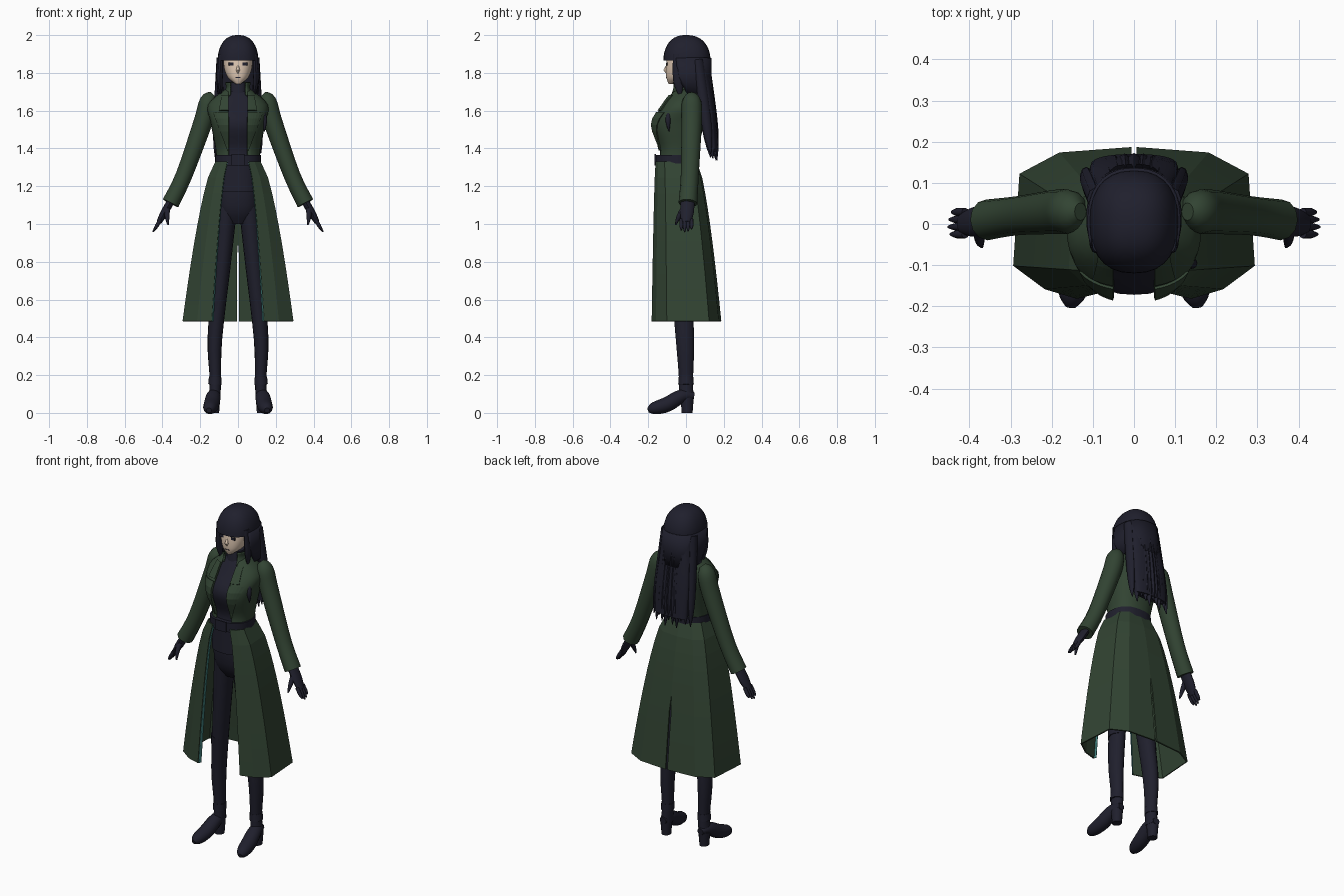
import bpy, bmesh, math
from mathutils import Vector

cube = bpy.data.objects.get("Cube")
if cube:
    bpy.data.objects.remove(cube)

SIDEWAYS, DEPTH, UPWARD = Vector((1, 0, 0)), Vector((0, 1, 0)), Vector((0, 0, 1))
SQUARENESS = 0.84


def material(name, red, green, blue):
    mat = bpy.data.materials.new(name)
    mat.use_nodes = True
    colour = (red, green, blue, 1)
    mat.diffuse_color = colour
    mat.node_tree.nodes["Principled BSDF"].inputs["Base Color"].default_value = colour
    return mat


navy = material("dark navy", 0.014, 0.014, 0.026)
green = material("coat green", 0.032, 0.058, 0.033)
skin = material("skin", 0.74, 0.58, 0.45)
teal = material("teal lining", 0.05, 0.2, 0.19)


def blend(start, end, amount):
    return start + (end - start) * amount


def fractions(count):
    return [index / count for index in range(count + 1)]


def spline(keys, steps=4):
    """Smooth curve through a few key rows of any length."""
    padded = [keys[0], *keys, keys[-1]]
    rows = []
    for before, start, end, after in zip(padded, padded[1:], padded[2:], padded[3:]):
        for t in fractions(steps)[:-1]:
            rows.append([q + t / 2 * (r - p + t * (2 * p - 5 * q + 4 * r - s + t * (3 * (q - r) + s - p)))
                         for p, q, r, s in zip(before, start, end, after)])
    return rows + [list(keys[-1])]


def loft(name, rings, mat, closed=True, smooth=True, thickness=0, mirrored=False):
    """Skin a list of equally long point rings, optionally mirrored to the other side."""
    bm = bmesh.new()
    rows = [[bm.verts.new(point) for point in ring] for ring in rings]
    for low, high in zip(rows, rows[1:]):
        lower, upper = list(low), list(high)
        if closed:
            lower.append(low[0])
            upper.append(high[0])
        for a, b, c, d in zip(lower, lower[1:], upper[1:], upper):
            bm.faces.new((a, b, c, d))
    if closed:
        bm.faces.new(rows[0])
        bm.faces.new(rows[-1])
    bmesh.ops.recalc_face_normals(bm, faces=bm.faces)
    mesh = bpy.data.meshes.new(name)
    bm.to_mesh(mesh)
    bm.free()
    mesh.materials.append(mat)
    part = bpy.data.objects.new(name, mesh)
    bpy.context.collection.objects.link(part)
    if thickness:
        solid = part.modifiers.new("thickness", "SOLIDIFY")
        solid.thickness = thickness
        solid.offset = 0
    if mirrored:
        part.modifiers.new("other side", "MIRROR")
    if smooth:
        bpy.ops.object.select_all(action="DESELECT")
        part.select_set(True)
        bpy.context.view_layer.objects.active = part
        bpy.ops.object.shade_smooth_by_angle(angle=math.radians(45))


def section(height, half_width, front, back, gap=0, count=28):
    """Rounded horizontal outline, open at the front when a gap is given."""
    middle, depth = (front + back) / 2, (back - front) / 2
    start = math.asin((gap / half_width) ** (1 / SQUARENESS)) if gap else 0
    points = []
    for t in fractions(count) if gap else fractions(count)[:-1]:
        angle = blend(start, math.tau - start, t)
        s, c = math.sin(angle), math.cos(angle)
        points.append((half_width * math.copysign(abs(s) ** SQUARENESS, s),
                       middle - depth * math.copysign(abs(c) ** SQUARENESS, c), height))
    return points


def body(name, rows, mat, gap=0, thickness=0):
    """Stack of sections: height, half width, front, back."""
    loft(name, [section(*row, gap=gap) for row in rows], mat, closed=not gap, thickness=thickness)


def tube(name, rows, mat, depth_ratio=1, reference=DEPTH, sides=12, mirrored=True):
    """Elliptical tube through rows of x, y, z, radius."""
    centres = [Vector(row[:3]) for row in rows]
    rings = []
    for centre, row, before, after in zip(centres, rows, centres[:1] + centres, centres[1:] + centres[-1:]):
        along = (after - before).normalized()
        across = along.cross(reference).normalized()
        other = across.cross(along) * depth_ratio
        angles = [math.tau * t for t in fractions(sides)[:-1]]
        rings.append([centre + row[3] * (across * math.cos(a) + other * math.sin(a)) for a in angles])
    loft(name, rings, mat, mirrored=mirrored)


def plate(name, left, right, bottom, top, y, mat, thickness=0.006, mirrored=False):
    rows = [[(left, y, z), (right, y, z)] for z in (bottom, top)]
    loft(name, rows, mat, closed=False, smooth=False, thickness=thickness, mirrored=mirrored)


# Torso, coat bodice, collar and belt
torso = spline([(1.32, 0.11, -0.15, 0.05), (1.4, 0.115, -0.14, 0.06), (1.53, 0.14, -0.18, 0.09),
                (1.63, 0.155, -0.12, 0.09), (1.71, 0.065, -0.065, 0.05)])
inset = 0.008
body("shirt", [(z, w - inset, front + inset, back - inset) for z, w, front, back in torso], navy)
body("turtleneck", [(1.69, 0.05, -0.07, 0.04), (1.75, 0.045, -0.06, 0.04)], navy)
body("coat_bodice", torso, green, gap=0.05, thickness=inset)
body("coat_collar", spline([(1.68, 0.08, -0.08, 0.06), (1.72, 0.06, -0.075, 0.05),
                            (1.75, 0.065, -0.075, 0.055)]), green, gap=0.04, thickness=inset)
body("trouser_hips", spline([(1.35, 0.1, -0.14, 0.04), (1.1, 0.11, -0.13, 0.06),
                             (1, 0.06, -0.08, 0.02)]), navy)
body("shirt_hem", [(1.32, 0.106, -0.148, 0.045), (1.17, 0.114, -0.15, 0.06)], navy)
body("belt", [(1.31, 0.122, -0.16, 0.06), (1.365, 0.122, -0.16, 0.06)], navy)
plate("buckle", -0.035, 0.035, 1.31, 1.37, -0.163, navy)


def chest_front(x, z):
    """Front surface of the bodice at a given place."""
    for low, high in zip(torso, torso[1:]):
        if low[0] <= z <= high[0]:
            t = (z - low[0]) / (high[0] - low[0])
            width, front, back = [blend(a, b, t) for a, b in zip(low[1:], high[1:])]
            sine = min(1, x / width) ** (1 / SQUARENESS)
            return blend(front, back, 0.5 - math.sqrt(1 - sine * sine) ** SQUARENESS / 2)


def lapel(name, bottom, top, bottom_edge, top_edge):
    """Flap lying on the chest beside the opening."""
    rows = []
    for t in fractions(6):
        z, edge = blend(bottom, top, t), blend(bottom_edge, top_edge, t)
        columns = [blend(0.05, edge, u) for u in fractions(5)]
        rows.append([(x, chest_front(x, z) - inset, z) for x in columns])
    loft(name, rows, green, closed=False, smooth=False, thickness=inset, mirrored=True)


lapel("lapels", 1.39, 1.59, 0.055, 0.13)
lapel("upper_lapels", 1.6, 1.68, 0.1, 0.085)

# Coat skirt: one faceted hem outline narrowing to the waist, with a back slit
hem = [(0, 0.183), (0.18, 0.17), (0.275, 0.12), (0.29, -0.1), (0.215, -0.155), (0.138, -0.178)]
skirt, facing = [], []
for t in fractions(10):
    flare = t ** 0.65
    row = [Vector((x * blend(0.4, 1, flare), blend(y * 0.58 - 0.054, y, flare), blend(1.33, 0.485, t)))
           for x, y in hem]
    if t > 0.5:
        row[0].x = 0.006
    skirt.append(row)
    facing.append([row[-1], row[-1] + DEPTH * 0.015 - SIDEWAYS * 0.008 * t])
loft("coat_skirt", skirt, green, closed=False, smooth=False, thickness=inset, mirrored=True)
loft("skirt_facings", facing, teal, closed=False, smooth=False, thickness=0.003, mirrored=True)

# Sleeves and gloved hands
tube("sleeves", spline([(0.13, 0.03, 1.685, 0.02), (0.155, 0.03, 1.65, 0.047), (0.185, 0.03, 1.54, 0.05),
                        (0.285, 0.02, 1.26, 0.044), (0.357, 0.01, 1.11, 0.046)]), green, depth_ratio=1.08)
tube("hands", spline([(0.35, 0.01, 1.13, 0.02), (0.39, 0.005, 1.06, 0.02), (0.418, 0, 1.01, 0.014)]),
     navy, depth_ratio=1.8)
for finger, shortening in enumerate((0.01, 0, 0.005, 0.016)):
    y = finger * 0.018 - 0.025
    tip = 0.958 + shortening
    tube(f"fingers_{finger}", spline([(0.41, y, 1.025, 0.01), (0.43, y, 0.99, 0.01),
                                      (0.45 - shortening / 2, y, tip, 0.004)]), navy, sides=8)
tube("thumbs", spline([(0.375, -0.015, 1.08, 0.015), (0.375, -0.04, 1.035, 0.012),
                       (0.37, -0.055, 0.995, 0.004)]), navy, sides=8)

# Legs and heeled boots
tube("legs", spline([(0.058, -0.04, 1.1, 0.055), (0.085, -0.03, 0.78, 0.046), (0.122, -0.006, 0.4, 0.039),
                     (0.12, 0, 0.18, 0.03), (0.124, 0, 0.08, 0.032)]), navy, depth_ratio=1.25, sides=16)
tube("boot_tops", [(0.106, -0.02, 0.61, 0.046), (0.113, -0.015, 0.55, 0.043)], navy, depth_ratio=1.2)
tube("ankle_bands", [(0.12, 0, 0.19, 0.034), (0.122, 0, 0.15, 0.036)], navy, depth_ratio=1.15)
tube("boots", spline([(0.124, 0.042, 0.09, 0.02), (0.13, -0.02, 0.09, 0.037), (0.14, -0.1, 0.045, 0.042),
                      (0.15, -0.17, 0.024, 0.034), (0.154, -0.2, 0.014, 0.014)]),
     navy, depth_ratio=0.95, reference=UPWARD)
tube("boot_heels", [(0.126, 0.006, 0, 0.026), (0.126, 0.006, 0.08, 0.032)], navy, depth_ratio=1.1)

# Face
body("face", spline([(1.742, 0.014, -0.092, -0.05), (1.775, 0.054, -0.104, 0.03),
                     (1.83, 0.075, -0.106, 0.08), (1.9, 0.078, -0.1, 0.09)]), skin)
tube("nose", [(0, -0.1, 1.84, 0.004), (0, -0.107, 1.815, 0.01), (0, -0.1, 1.8, 0.005)],
     skin, depth_ratio=1.3, mirrored=False)
plate("eyes", 0.025, 0.05, 1.84, 1.855, -0.1, navy, mirrored=True)
plate("mouth", -0.014, 0.014, 1.774, 1.777, -0.104, navy, thickness=0.004)

# Hair: domed cap with fringe, side curtain and locks framing the face
dome = []
for t in fractions(10):
    angle = t * math.pi / 2
    spread = max(0.05, math.cos(angle)) ** 0.8
    dome.append((1.865 + 0.135 * math.sin(angle), 0.108 * spread, -0.12 * spread, 0.13 * spread))
body("hair_cap", dome, navy)
body("hair_curtain", [(1.88, 0.107, -0.12, 0.13), (1.78, 0.11, -0.1, 0.13), (1.69, 0.103, -0.06, 0.14)],
     navy, gap=0.1, thickness=0.012)
tube("side_locks", spline([(0.09, -0.045, 1.9, 0.012), (0.095, -0.04, 1.76, 0.014),
                           (0.088, -0.03, 1.67, 0.002)]), navy, depth_ratio=2)
tube("chest_lock", spline([(0.13, -0.085, 1.61, 0.008), (0.14, -0.095, 1.55, 0.014),
                           (0.14, -0.09, 1.49, 0.002)]), navy, mirrored=False)

# Long back hair: a solid core behind a fan of tapering locks
body("back_hair", spline([(1.84, 0.09, 0.02, 0.12), (1.6, 0.108, 0.085, 0.155),
                          (1.4, 0.105, 0.115, 0.17)]), navy)
for lock in range(11):
    x = (lock - 5) * 0.023
    curve = x * x * 2.6
    end = 1.335 + lock % 3 * 0.02 + curve / 2
    path = [(x * blend(0.8, 1.05, t), blend(0.095, 0.165, t) - curve, blend(1.87, end, t),
             0.002 + 0.02 * (1 - t ** 6)) for t in fractions(10)]
    tube(f"back_lock_{lock}", path, navy, depth_ratio=1.3, sides=8, mirrored=False)
